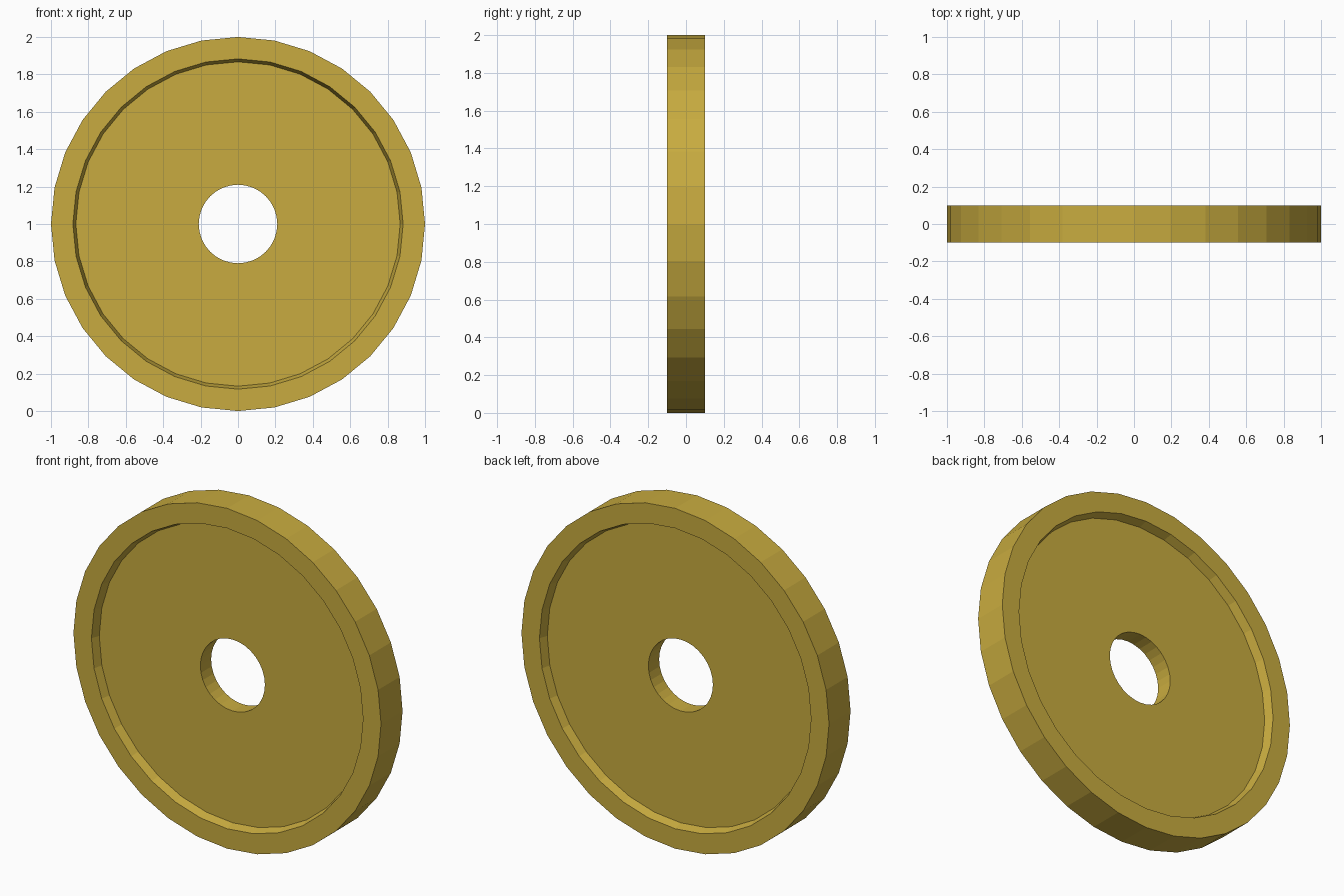
import bpy, bmesh
from math import sin, cos, tau

if "Cube" in bpy.data.objects:
    bpy.data.objects.remove(bpy.data.objects["Cube"])

SIDES = 32
# Closed cross-section (radius, y): hub bore, recessed web, sloped lip, outer rim
profile = [(0.21, -0.05), (0.867, -0.05), (0.883, -0.10), (1.0, -0.10),
           (1.0, 0.10), (0.883, 0.10), (0.867, 0.05), (0.21, 0.05)]

# Wheel disc: revolve the section around the y axis
bm = bmesh.new()
rings = []
for i in range(SIDES):
    a = tau * i / SIDES
    rings.append([bm.verts.new((r * sin(a), y, 1 + r * cos(a))) for r, y in profile])
n = len(profile)
for i in range(SIDES):
    p, q = rings[i], rings[(i + 1) % SIDES]
    for j in range(n):
        k = (j + 1) % n
        bm.faces.new((p[j], p[k], q[k], q[j]))
bmesh.ops.recalc_face_normals(bm, faces=bm.faces)
mesh = bpy.data.meshes.new("wheel_disc")
bm.to_mesh(mesh)
bm.free()
wheel = bpy.data.objects.new("wheel_disc", mesh)
bpy.context.collection.objects.link(wheel)

# Brass colour
brass = bpy.data.materials.new("brass")
brass.diffuse_color = (0.58, 0.41, 0.05, 1)
brass.use_nodes = True
brass.node_tree.nodes["Principled BSDF"].inputs["Base Color"].default_value = brass.diffuse_color
mesh.materials.append(brass)
